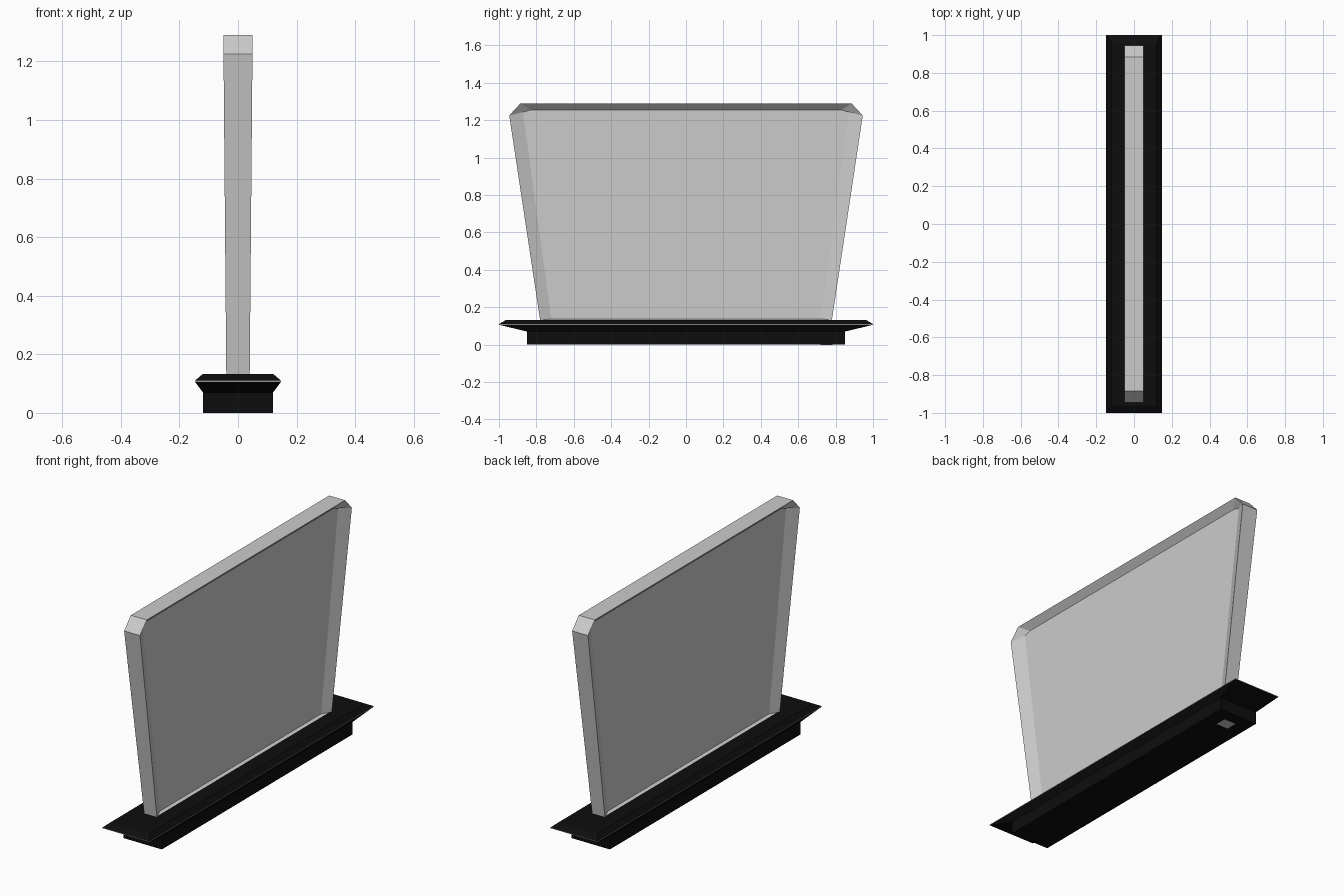
import bpy, bmesh

if "Cube" in bpy.data.objects:
    bpy.data.objects.remove(bpy.data.objects["Cube"])


def material(name, r, g, b):
    m = bpy.data.materials.new(name)
    m.diffuse_color = (r, g, b, 1)
    m.use_nodes = True
    m.node_tree.nodes["Principled BSDF"].inputs["Base Color"].default_value = m.diffuse_color
    return m


BLACK = material("black plastic", 0.004, 0.004, 0.004)
GREY = material("light grey panel", 0.6, 0.6, 0.6)
WHITE = material("white trim", 0.9, 0.9, 0.9)


def loft(name, rings, mats, rule=None):
    """Skin a list of equal-length point rings and cap both ends."""
    bm = bmesh.new()
    loops = [[bm.verts.new(p) for p in ring] for ring in rings]
    n = len(loops[0])
    for a, b in zip(loops, loops[1:]):
        for i in range(n):
            j = (i + 1) % n
            bm.faces.new((a[i], a[j], b[j], b[i]))
    bm.faces.new(loops[0][::-1])
    bm.faces.new(loops[-1])
    bmesh.ops.recalc_face_normals(bm, faces=bm.faces)
    if rule:
        for f in bm.faces:
            f.material_index = rule(f)
    me = bpy.data.meshes.new(name)
    bm.to_mesh(me)
    bm.free()
    for m in mats:
        me.materials.append(m)
    ob = bpy.data.objects.new(name, me)
    bpy.context.collection.objects.link(ob)
    return ob


def rect(hx, hy, z):
    return [(-hx, -hy, z), (hx, -hy, z), (hx, hy, z), (-hx, hy, z)]


# Base: plinth flaring out to a thin white line, then a bevelled top
base_profile = [(0.12, 0.85, 0), (0.12, 0.85, 0.07), (0.147, 1.0, 0.106),
                (0.147, 1.0, 0.110), (0.12, 0.96, 0.133)]
loft("base", [rect(*p) for p in base_profile], [BLACK, WHITE],
     lambda f: int(0.107 < f.calc_center_median().z < 0.109))

# Panel: tapered slab with cut top corners, dished on both faces
rim = [(0.78, 0.131), (0.945, 1.225), (0.885, 1.29)]
dish = [(0.72, 0.138), (0.872, 1.243), (0.83, 1.255)]


def outline(half, x_of_z):
    pts = half + [(-y, z) for y, z in reversed(half)]
    return [(x_of_z(z), y, z) for y, z in pts]


def rim_x(z):
    return 0.04 + 0.01 * (z - 0.13) / 1.16


loft("panel", [outline(dish, lambda z: -0.015), outline(rim, lambda z: -rim_x(z)),
               outline(rim, rim_x), outline(dish, lambda z: 0.015)], [GREY])

# Small socket plate under one end of the base
socket = loft("socket_plate", [rect(0.037, 0.032, -0.001), rect(0.037, 0.032, 0.003)], [GREY])
socket.location.y = 0.75
